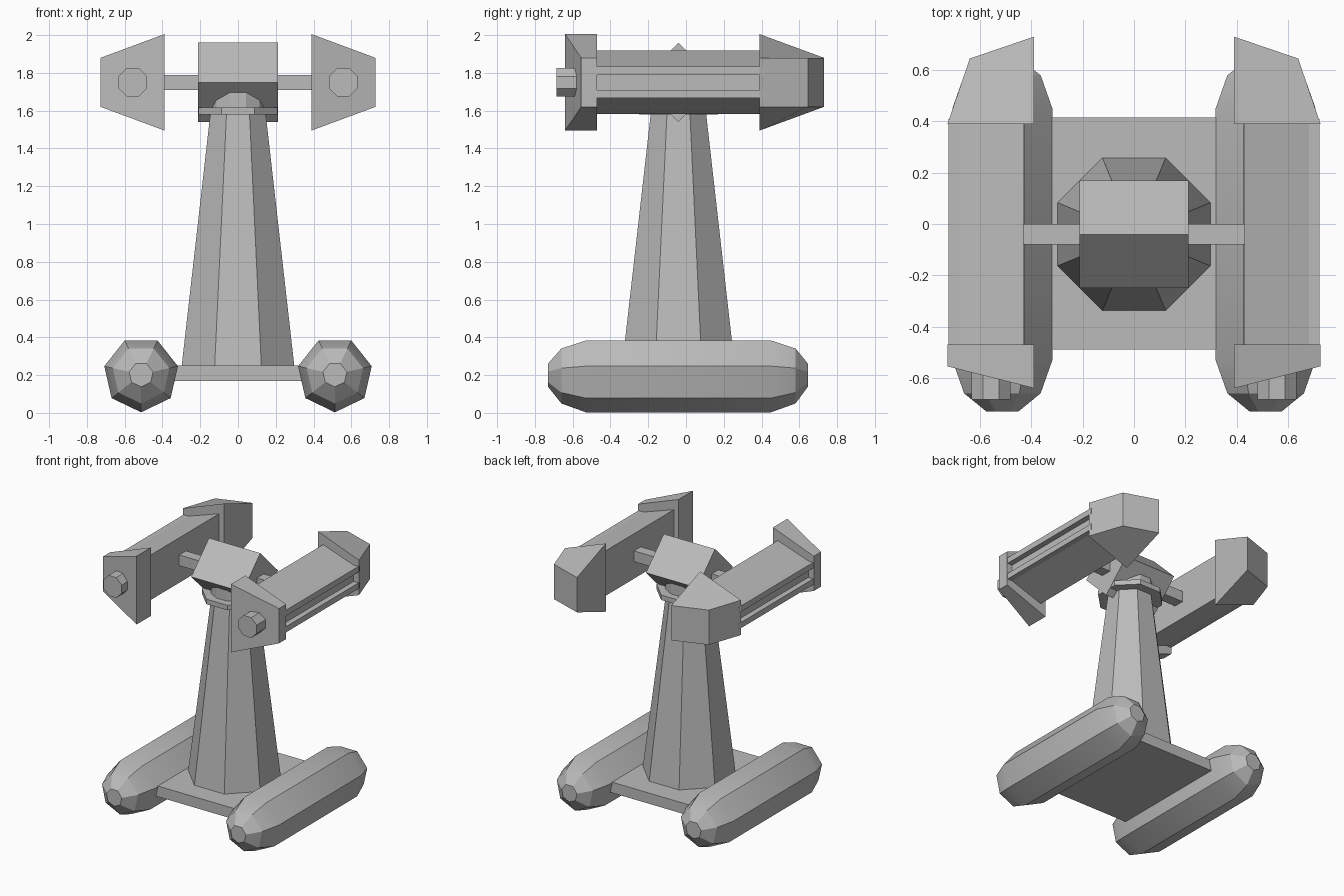
import bpy, bmesh
from math import sin, cos, pi, radians

cube = bpy.data.objects.get("Cube")
if cube:
    bpy.data.objects.remove(cube, do_unlink=True)

grey = bpy.data.materials.new("plain_grey")
grey.use_nodes = True
COLOUR = (0.5, 0.5, 0.5, 1)
grey.diffuse_color = COLOUR
grey.node_tree.nodes["Principled BSDF"].inputs["Base Color"].default_value = COLOUR

CY = -0.04      # depth of the tower axis
ARM_Z = 1.75    # height of the pod axis


def loft(name, rings, mirror=False):
    """Skin a stack of equal rings and cap both ends."""
    bm = bmesh.new()
    loops = [[bm.verts.new(p) for p in ring] for ring in rings]
    n = len(loops[0])
    for a, b in zip(loops, loops[1:]):
        for i in range(n):
            j = (i + 1) % n
            bm.faces.new((a[i], a[j], b[j], b[i]))
    bm.faces.new(loops[0])
    bm.faces.new(loops[-1])
    bmesh.ops.recalc_face_normals(bm, faces=bm.faces)
    mesh = bpy.data.meshes.new(name)
    bm.to_mesh(mesh)
    bm.free()
    mesh.materials.append(grey)
    obj = bpy.data.objects.new(name, mesh)
    bpy.context.collection.objects.link(obj)
    if mirror:
        obj.modifiers.new("mirror", 'MIRROR')
    return obj


def box(name, x, y, z, mirror=False):
    ring = lambda h: [(x[0], y[0], h), (x[1], y[0], h), (x[1], y[1], h), (x[0], y[1], h)]
    return loft(name, [ring(z[0]), ring(z[1])], mirror)


def flat_ring(z, apothem, n=8):
    """Level polygon around the tower axis, with a flat side to the front."""
    r = apothem / cos(pi / n)
    angles = [2 * pi * (i + 0.5) / n - pi / 2 for i in range(n)]
    return [(r * cos(a), CY + r * sin(a), z) for a in angles]


def upright_ring(x, y, z, r, n, start):
    """Polygon facing front and back."""
    angles = [start + 2 * pi * i / n for i in range(n)]
    return [(x + r * cos(a), y, z + r * sin(a)) for a in angles]


def taper_ring(inner, outer):
    """Trapezoid from (x, y, half height) at its inner and outer edge."""
    (xi, yi, hi), (xo, yo, ho) = inner, outer
    return [(xi, yi, ARM_Z - hi), (xo, yo, ARM_Z - ho),
            (xo, yo, ARM_Z + ho), (xi, yi, ARM_Z + hi)]


# Floats: seven-sided, blunt ends
profile = [(-0.73, 0.065), (-0.66, 0.153), (-0.53, 0.2),
           (0.45, 0.2), (0.58, 0.153), (0.645, 0.065)]
floats = loft("floats", [upright_ring(0.513, y, 0.203, r, 7, -pi / 2) for y, r in profile], True)
bpy.ops.object.select_all(action='DESELECT')
floats.select_set(True)
bpy.context.view_layer.objects.active = floats
bpy.ops.object.shade_smooth_by_angle(angle=radians(30))

# Base and tower
box("base_plate", (-0.38, 0.38), (-0.49, 0.415), (0.17, 0.25))
loft("tower", [flat_ring(0.25, 0.298), flat_ring(1.59, 0.146)])
loft("collar", [flat_ring(1.58, 0.21), flat_ring(1.617, 0.21)])
loft("neck", [flat_ring(1.6, 0.157, 12), flat_ring(1.72, 0.157, 12)])

# Head block turned on its edge, with the axle through it
loft("head_block", [upright and [(x, CY + 0.21 * cos(a), ARM_Z + 0.21 * sin(a))
                                 for a in (0, pi / 2, pi, 3 * pi / 2)]
                    for x, upright in ((-0.212, True), (0.212, True))])
box("axle", (-0.45, 0.45), (CY - 0.04, CY + 0.04), (ARM_Z - 0.04, ARM_Z + 0.04))

# Side pods: tapered body, two outer rails, end blocks and nozzle
loft("pod_bodies", [taper_ring((0.43, y, 0.168), (0.682, y, 0.083)) for y in (-0.5, 0.42)], True)
for name, low in (("upper_rails", 0.04), ("lower_rails", -0.083)):
    box(name, (0.67, 0.723), (-0.5, 0.41), (ARM_Z + low, ARM_Z + low + 0.043), True)
loft("front_blocks", [taper_ring((0.39, -0.64, 0.255), (0.727, -0.555, 0.13)),
                      taper_ring((0.39, -0.47, 0.255), (0.727, -0.47, 0.13))], True)
loft("rear_blocks", [taper_ring((0.39, 0.39, 0.255), (0.727, 0.39, 0.13)),
                     taper_ring((0.39, 0.73, 0.13), (0.64, 0.645, 0.13))], True)
loft("nozzles", [upright_ring(0.558, y, ARM_Z, 0.082, 8, pi / 8) for y in (-0.685, -0.55)], True)
